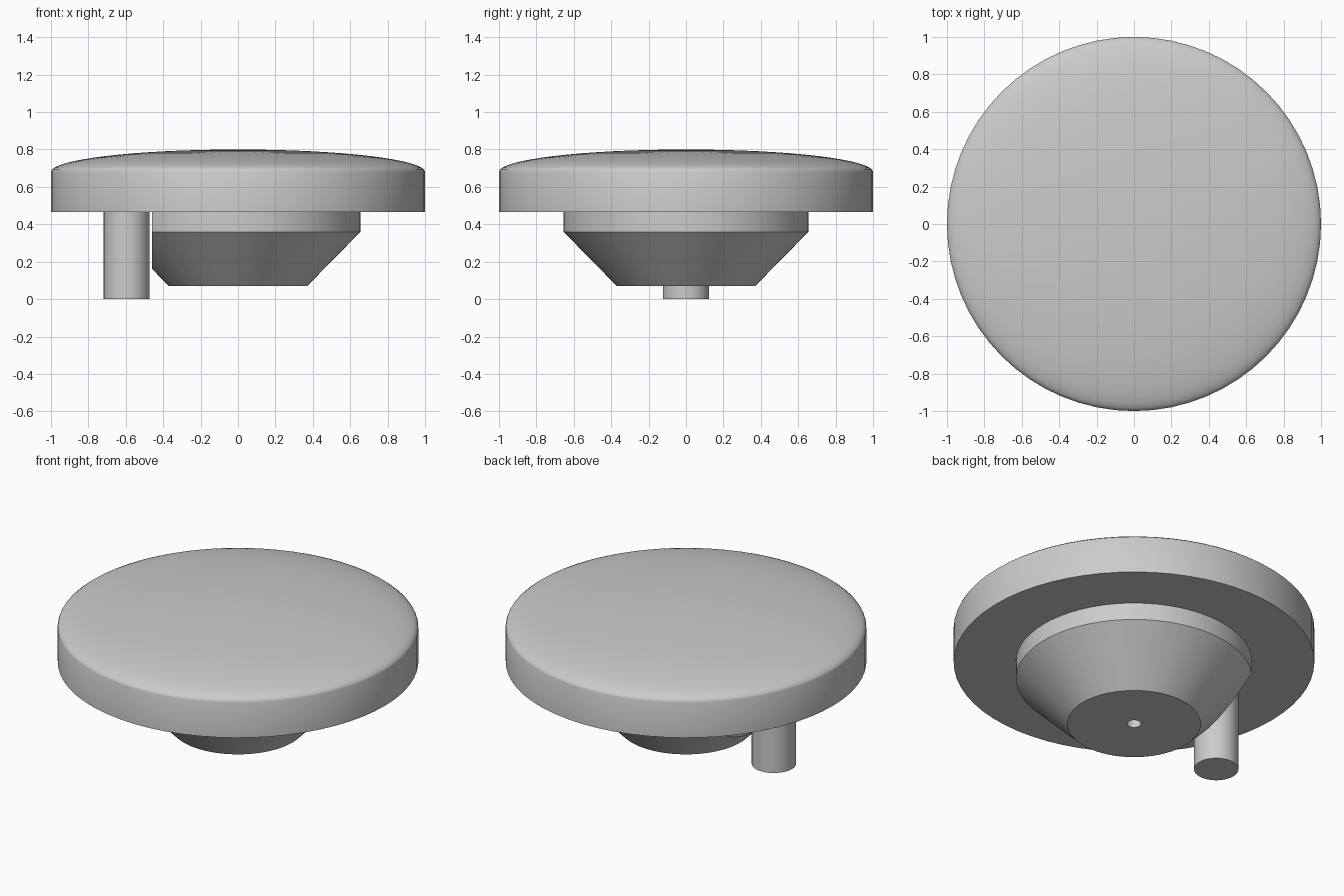
import bpy
import bmesh
from math import radians, sin, cos, pi

cube = bpy.data.objects.get("Cube")
if cube:
    bpy.data.objects.remove(cube, do_unlink=True)

GREY = (0.6, 0.6, 0.6, 1)
grey = bpy.data.materials.new("plain grey")
grey.use_nodes = True
grey.diffuse_color = GREY
grey.node_tree.nodes["Principled BSDF"].inputs["Base Color"].default_value = GREY


def lathe(name, profile, segments, x=0, flat_x=None):
    """Spin an (r, z) profile about z; optionally slice it flat at flat_x."""
    bm = bmesh.new()
    verts = [bm.verts.new((r, 0, z)) for r, z in profile]
    edges = [bm.edges.new(pair) for pair in zip(verts, verts[1:])]
    bmesh.ops.spin(bm, geom=verts + edges, cent=(0, 0, 0), axis=(0, 0, 1),
                   angle=2 * pi, steps=segments, use_duplicate=False)
    bmesh.ops.remove_doubles(bm, verts=bm.verts, dist=0.0001)
    if flat_x is not None:
        bmesh.ops.bisect_plane(bm, geom=bm.verts[:] + bm.edges[:] + bm.faces[:],
                               plane_co=(flat_x, 0, 0), plane_no=(-1, 0, 0),
                               clear_outer=True)
        bmesh.ops.holes_fill(bm, edges=[e for e in bm.edges if e.is_boundary])
    bmesh.ops.recalc_face_normals(bm, faces=bm.faces)
    mesh = bpy.data.meshes.new(name)
    bm.to_mesh(mesh)
    bm.free()
    mesh.materials.append(grey)
    obj = bpy.data.objects.new(name, mesh)
    obj.location.x = x
    bpy.context.collection.objects.link(obj)
    bpy.ops.object.select_all(action='DESELECT')
    obj.select_set(True)
    bpy.context.view_layer.objects.active = obj
    bpy.ops.object.shade_smooth_by_angle(angle=radians(30))
    return obj


# Domed cap: straight rim with a quarter-ellipse crown
RIM_Z, CROWN = 0.68, 0.12
STEPS = 16
dome = [(cos(a), RIM_Z + CROWN * sin(a))
        for a in (i * pi / 2 / STEPS for i in range(STEPS))]
lathe("domed_cap", [(0, 0.465), (1, 0.465)] + dome + [(0, RIM_Z + CROWN)], 64)

# Tapered hub with a centre bore, sliced flat beside the peg
lathe("tapered_hub", [(0, 0.4), (0.04, 0.4), (0.04, 0.07), (0.37, 0.07),
                      (0.655, 0.36), (0.655, 0.47), (0, 0.47)], 64, flat_x=-0.46)

# Offset locating peg
lathe("side_peg", [(0, 0), (0.123, 0), (0.123, 0.47), (0, 0.47)], 48, x=-0.595)
